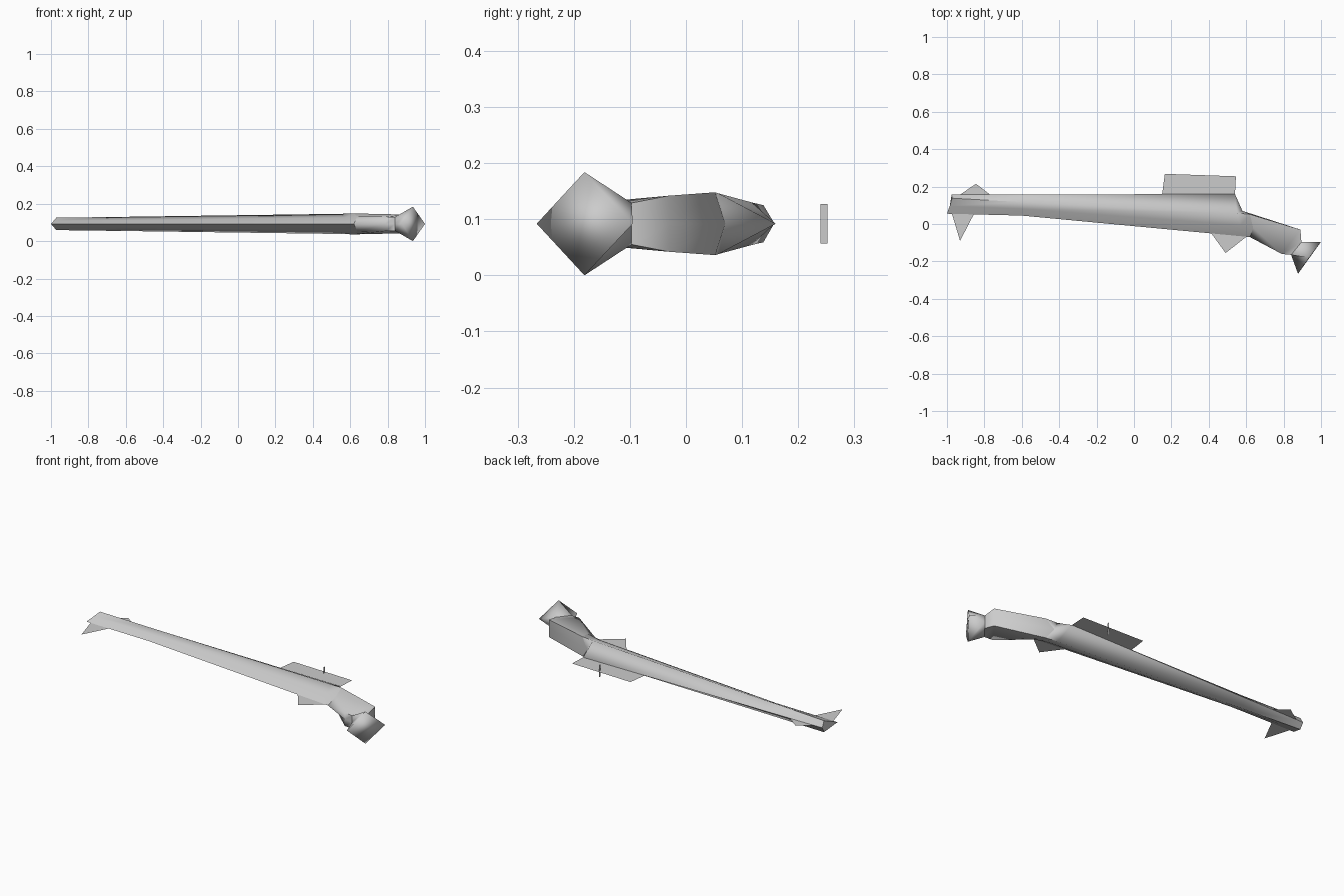
import bpy, bmesh, math

cube = bpy.data.objects.get("Cube")
if cube:
    bpy.data.objects.remove(cube, do_unlink=True)

MID = 0.092  # height of the plane of symmetry

grey = bpy.data.materials.new("plain grey")
grey.use_nodes = True
grey.diffuse_color = (0.6, 0.6, 0.6, 1)
grey.node_tree.nodes["Principled BSDF"].inputs["Base Color"].default_value = (0.6, 0.6, 0.6, 1)


def finish(name, bm, smooth=None):
    mesh = bpy.data.meshes.new(name)
    bm.to_mesh(mesh)
    bm.free()
    mesh.materials.append(grey)
    ob = bpy.data.objects.new(name, mesh)
    bpy.context.collection.objects.link(ob)
    if smooth:
        bpy.ops.object.select_all(action='DESELECT')
        ob.select_set(True)
        bpy.context.view_layer.objects.active = ob
        bpy.ops.object.shade_smooth_by_angle(angle=math.radians(smooth))


def loft(name, sections, smooth, caps):
    """Six-sided tube; each section is front ridge, upper front, upper back, back ridge.
    The lower half mirrors the upper half."""
    bm = bmesh.new()
    rings = []
    for front, up_front, up_back, back in sections:
        pts = [(*front, 0), up_front, up_back, (*back, 0)]
        pts += [(x, y, -h) for x, y, h in (up_back, up_front)]
        rings.append([bm.verts.new((x, y, MID + h)) for x, y, h in pts])
    for a, b in zip(rings, rings[1:]):
        for i in range(6):
            j = (i + 1) % 6
            bm.faces.new((a[i], a[j], b[j], b[i]))
    if caps[0]:
        bm.faces.new(rings[0])
    if caps[1]:
        bm.faces.new(rings[-1])
    bmesh.ops.remove_doubles(bm, verts=bm.verts[:], dist=0.0005)
    bmesh.ops.recalc_face_normals(bm, faces=bm.faces[:])
    finish(name, bm, smooth)


def plate(name, points):
    bm = bmesh.new()
    face = bm.faces.new([bm.verts.new(p) for p in points])
    face.normal_update()
    if face.normal.z < 0:
        face.normal_flip()
    finish(name, bm)


# Shared section where the body meets the bent neck
joint = ((0.62, -0.07), (0.637, -0.02, 0.040), (0.62, 0.052, 0.056), (0.58, 0.07))

# Long tapering body with a lens-shaped section
loft("body", [
    ((-1.0, 0.055), (-0.985, 0.097, 0.017), (-0.972, 0.138, 0.033), (-0.975, 0.157)),
    ((-0.6, 0.045), (-0.6, 0.081, 0.020), (-0.6, 0.117, 0.038), (-0.6, 0.158)),
    ((0.58, -0.066), (0.57, -0.006, 0.034), (0.55, 0.058, 0.054), (0.54, 0.16)),
    joint], 70, caps=(True, False))

# Bent neck: the front and back become upright edges, narrowing to the throat
throat = ((0.84, -0.165), (0.84, -0.165, 0.037), (0.895, -0.097, 0.037), (0.895, -0.097))
loft("neck", [
    joint,
    ((0.79, -0.16), (0.79, -0.16, 0.038), (0.89, -0.03, 0.050), (0.89, -0.03)),
    throat], 80, caps=(False, False))

# Flared head with a diamond-shaped face
loft("head", [
    throat,
    ((0.877, -0.266), (0.935, -0.181, 0.092), (0.935, -0.181, 0.092), (1.0, -0.095))],
    180, caps=(False, True))

# Flat fins on the plane of symmetry
fins = {
    "tail_back_fin": [(-0.94, 0.15), (-0.76, 0.15), (-0.845, 0.215)],
    "tail_front_fin": [(-0.975, 0.06), (-0.93, -0.09), (-0.855, 0.055)],
    "middle_back_fin": [(0.15, 0.155), (0.54, 0.155), (0.545, 0.255), (0.165, 0.268)],
    "middle_front_fin": [(0.41, -0.045), (0.49, -0.155), (0.605, -0.065)],
}
for name, outline in fins.items():
    plate(name, [(x, y, MID) for x, y in outline])

# Small upright blade crossing the large fin
plate("fin_blade", [(0.375, 0.240, 0.057), (0.375, 0.252, 0.057),
                    (0.375, 0.252, 0.127), (0.375, 0.240, 0.127)])
